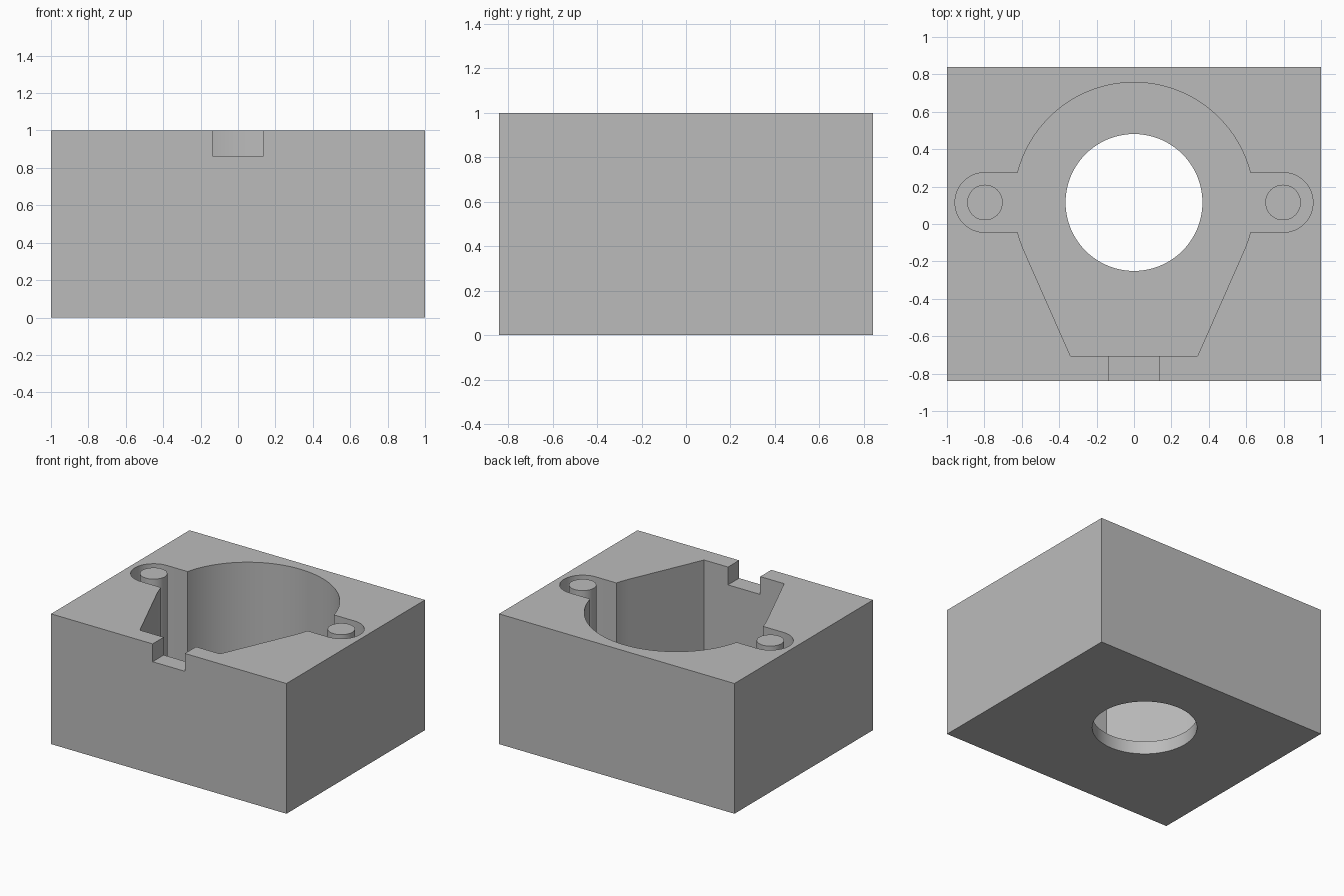
import bpy
import bmesh
from math import sin, cos, asin, acos, atan2, hypot, radians, pi

old = bpy.data.objects.get("Cube")
if old:
    bpy.data.objects.remove(old, do_unlink=True)

grey = bpy.data.materials.new("plain grey")
grey.use_nodes = True
colour = (0.5, 0.5, 0.5, 1)
grey.diffuse_color = colour
grey.node_tree.nodes["Principled BSDF"].inputs["Base Color"].default_value = colour

CY = 0.115                 # shared centre line of bore, pins and pocket
FLOOR, TOP = 0.1, 1.0
POCKET_R, BORE_R = 0.642, 0.366
EAR_X, EAR_R, PIN_R = 0.797, 0.16, 0.095
HALF_Y = 0.84


def arc(cx, cy, r, a, b, n):
    return [(cx + r * cos(a + (b - a) * i / n), cy + r * sin(a + (b - a) * i / n))
            for i in range(n + 1)]


def prism(name, outline, z0, z1):
    """Extrude a counter-clockwise outline from z0 to z1."""
    bm = bmesh.new()
    face = bm.faces.new([bm.verts.new((x, y, z0)) for x, y in outline])
    top = bmesh.ops.extrude_face_region(bm, geom=[face])["geom"]
    bmesh.ops.translate(bm, vec=(0, 0, z1 - z0),
                        verts=[g for g in top if isinstance(g, bmesh.types.BMVert)])
    bmesh.ops.recalc_face_normals(bm, faces=bm.faces)
    mesh = bpy.data.meshes.new(name)
    bm.to_mesh(mesh)
    bm.free()
    mesh.materials.append(grey)
    obj = bpy.data.objects.new(name, mesh)
    bpy.context.collection.objects.link(obj)
    return obj


def box(name, x, y0, y1, z0, z1):
    return prism(name, [(-x, y0), (x, y0), (x, y1), (-x, y1)], z0, z1)


def circle(cx, r, n):
    return arc(cx, CY, r, 0, 2 * pi, n)[:-1]


def activate(obj):
    bpy.ops.object.select_all(action='DESELECT')
    obj.select_set(True)
    bpy.context.view_layer.objects.active = obj


def cut(target, cutter):
    mod = target.modifiers.new("cut", 'BOOLEAN')
    mod.operation = 'DIFFERENCE'
    mod.solver = 'EXACT'
    mod.object = cutter
    activate(target)
    bpy.ops.object.modifier_apply(modifier=mod.name)
    bpy.data.objects.remove(cutter, do_unlink=True)


# Right half of the pocket: tapered side tangent to the round, ear, half dome
corner = (0.34, -0.705)
dx, dy = corner[0], corner[1] - CY
tangent = atan2(dy, dx) + acos(POCKET_R / hypot(dx, dy))
ear = asin(EAR_R / POCKET_R)
half = [corner]
half += arc(0, CY, POCKET_R, tangent, -ear, 4)
half += arc(EAR_X, CY, EAR_R, -pi / 2, pi / 2, 24)
half += arc(0, CY, POCKET_R, ear, pi / 2, 32)
outline = half + [(-x, y) for x, y in reversed(half[:-1])]

# Housing block with pocket, through bore and front cable notch
block = box("housing_block", 1, -HALF_Y, HALF_Y, 0, TOP)
cut(block, prism("pocket_cutter", outline, FLOOR, TOP + 0.2))
cut(block, prism("bore_cutter", circle(0, BORE_R, 80), -0.2, FLOOR + 0.2))
cut(block, box("notch_cutter", 0.137, -1, -0.65, 0.863, TOP + 0.2))

# Mounting pins standing in the two ears
parts = [block]
for side, sx in (("left", 1), ("right", -1)):
    parts.append(prism(side + "_pin", circle(sx * EAR_X, PIN_R, 40), FLOOR, TOP))

for obj in parts:
    activate(obj)
    bpy.ops.object.shade_smooth_by_angle(angle=radians(20))
